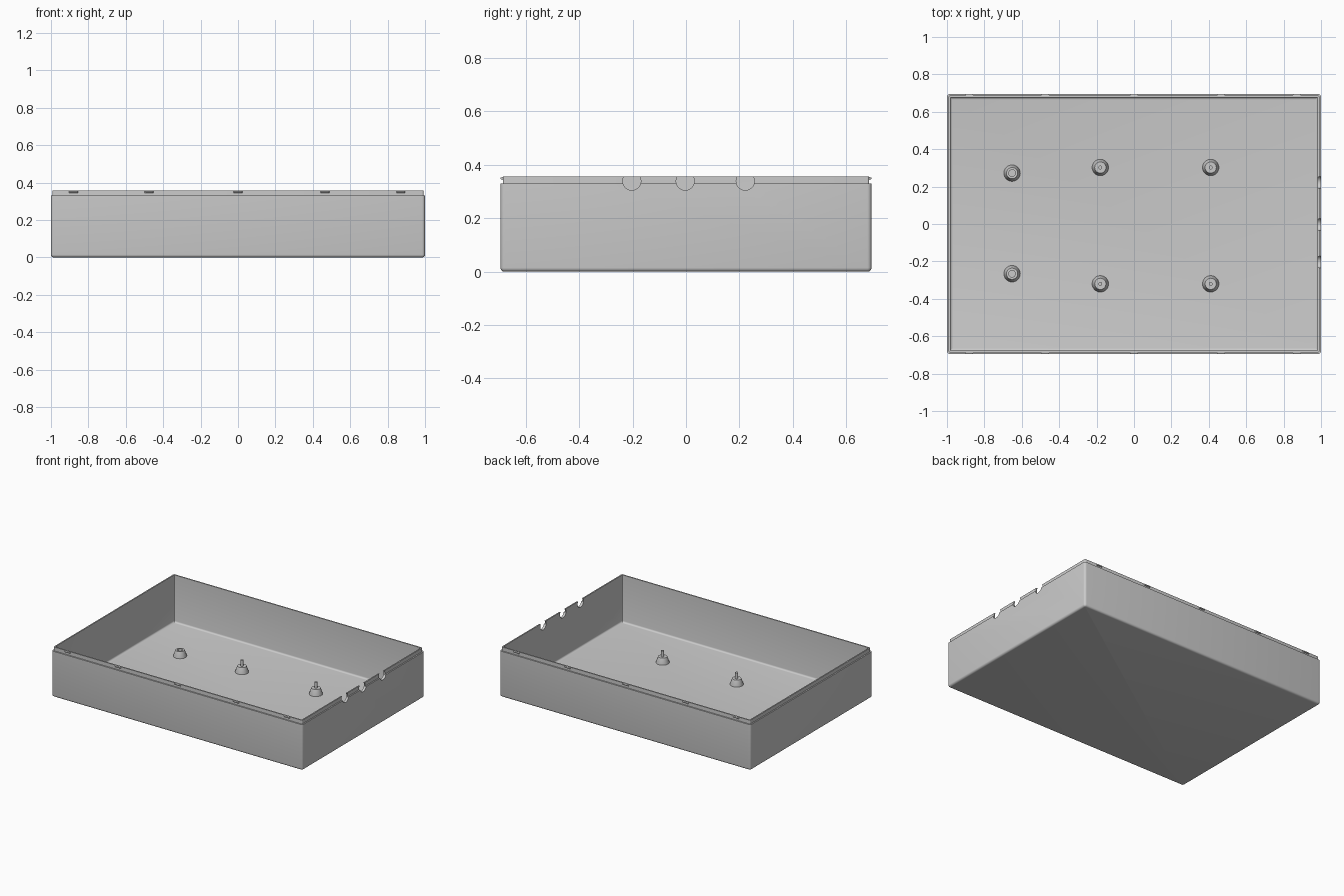
import bpy, bmesh, math
from mathutils import Matrix, Vector

if "Cube" in bpy.data.objects:
    bpy.data.objects.remove(bpy.data.objects["Cube"])

HX, HY = 1.0, 0.695          # outer half sizes
STEP, TOP, FLOOR = 0.33, 0.357, 0.016
LIP, WALL = 0.009, 0.018     # insets of the lip and of the inner wall
CORNER, SEG = 0.016, 4

grey = bpy.data.materials.new("light grey plastic")
grey.diffuse_color = (0.6, 0.6, 0.6, 1)
grey.use_nodes = True
grey.node_tree.nodes["Principled BSDF"].inputs["Base Color"].default_value = grey.diffuse_color


def finish(name, bm):
    bmesh.ops.recalc_face_normals(bm, faces=bm.faces)
    me = bpy.data.meshes.new(name)
    bm.to_mesh(me)
    bm.free()
    me.materials.append(grey)
    ob = bpy.data.objects.new(name, me)
    bpy.context.collection.objects.link(ob)
    return ob


def smooth(ob):
    bpy.ops.object.select_all(action='DESELECT')
    ob.select_set(True)
    bpy.context.view_layer.objects.active = ob
    bpy.ops.object.shade_smooth_by_angle(angle=math.radians(35))


def rounded_ring(bm, inset, z):
    r = max(CORNER - inset, 0.003)
    ring = []
    for q, (sx, sy) in enumerate([(1, 1), (-1, 1), (-1, -1), (1, -1)]):
        for i in range(SEG + 1):
            a = math.pi / 2 * (q + i / SEG)
            ring.append(bm.verts.new((sx * (HX - inset - r) + r * math.cos(a),
                                      sy * (HY - inset - r) + r * math.sin(a), z)))
    return ring


def bridge(bm, rings):
    for a, b in zip(rings, rings[1:]):
        for i in range(len(a)):
            j = (i + 1) % len(a)
            bm.faces.new((a[i], a[j], b[j], b[i]))


# Tray: one wall profile carried round the rounded rectangle
arc = [math.pi / 2 * i / SEG for i in range(SEG + 1)]
profile = [(0.015 * (1 - math.sin(a)), 0.015 * (1 - math.cos(a))) for a in arc]
profile += [(0, STEP), (LIP, STEP), (LIP, TOP), (WALL, TOP)]
profile += [(WALL + 0.012 * (1 - math.cos(a)), FLOOR + 0.012 * (1 - math.sin(a))) for a in arc]
bm = bmesh.new()
rings = [rounded_ring(bm, i, z) for i, z in profile]
bridge(bm, rings)
bm.faces.new(rings[0])
bm.faces.new(rings[-1])
tray = finish("tray", bm)

# Round cable notches in the right wall
bm = bmesh.new()
for y in (-0.203, -0.003, 0.222):
    m = Matrix.Translation((HX, y, 0.339)) @ Matrix.Rotation(math.pi / 2, 4, 'Y')
    bmesh.ops.create_cone(bm, cap_ends=True, segments=32, radius1=0.034,
                          radius2=0.034, depth=0.12, matrix=m)
cutter = finish("notch_cutter", bm)
cutter.hide_render = True
mod = tray.modifiers.new("notches", 'BOOLEAN')
mod.operation, mod.solver, mod.object = 'DIFFERENCE', 'EXACT', cutter
bpy.context.view_layer.objects.active = tray
bpy.ops.object.modifier_apply(modifier=mod.name)
bpy.data.objects.remove(cutter)
smooth(tray)

# Snap nubs along the front and back of the lip
for side, label in ((-1, "front"), (1, "back")):
    for x in (-0.88, -0.475, 0.0, 0.465, 0.87):
        bm = bmesh.new()
        y0, y1 = side * (HY - LIP - 0.003), side * (HY - 0.001)
        base = [bm.verts.new((x + dx, y0, z)) for dx, z in
                ((-0.026, 0.342), (0.026, 0.342), (0.026, 0.356), (-0.026, 0.356))]
        tip = [bm.verts.new((x + dx, y1, z)) for dx, z in
               ((-0.018, 0.347), (0.018, 0.347), (0.018, 0.352), (-0.018, 0.352))]
        bridge(bm, [base, tip])
        bm.faces.new(base)
        bm.faces.new(tip)
        finish(label + "_snap_nub", bm)


# Standoffs: turned profiles, with either a pin or a screw hole
def standoff(name, x, y, points, n=32):
    bm = bmesh.new()
    turned = [[bm.verts.new((x + r * math.cos(2 * math.pi * i / n),
                             y + r * math.sin(2 * math.pi * i / n), z))
               for i in range(n)] for r, z in points]
    bridge(bm, turned)
    bm.faces.new(turned[0])
    bm.faces.new(turned[-1])
    smooth(finish(name, bm))


cone = [(0.044, FLOOR - 0.004), (0.044, FLOOR + 0.004), (0.030, 0.06)]
pin = cone + [(0.010, 0.06), (0.010, 0.102)]
hole = cone + [(0.018, 0.06), (0.018, 0.025)]
for x in (-0.18, 0.41):
    for y in (0.302, -0.32):
        standoff("pin_standoff", x, y, pin)
for y in (0.272, -0.266):
    standoff("screw_standoff", -0.652, y, hole)
